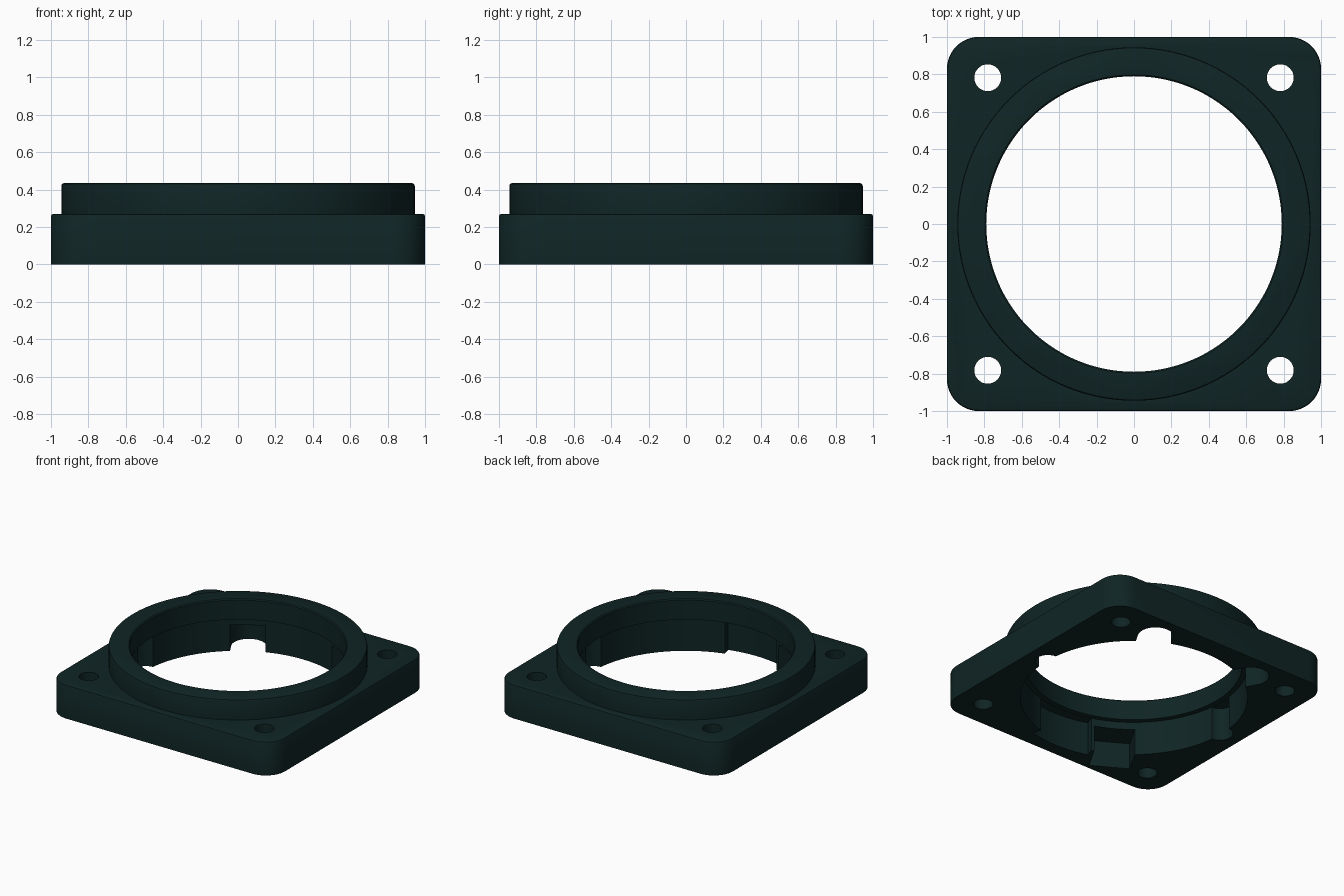
import bpy, bmesh, math

if "Cube" in bpy.data.objects:
    bpy.data.objects.remove(bpy.data.objects["Cube"])

PLATE_TOP, RING_TOP = 0.27, 0.435

mat = bpy.data.materials.new("dark_teal")
mat.diffuse_color = (0.005, 0.018, 0.018, 1)
mat.use_nodes = True
mat.node_tree.nodes["Principled BSDF"].inputs["Base Color"].default_value = mat.diffuse_color


def arc(cx, cy, r, a0, a1, n):
    """Points along an arc, angles in degrees, both ends included."""
    return [(cx + r * math.cos(math.radians(a0 + (a1 - a0) * i / n)),
             cy + r * math.sin(math.radians(a0 + (a1 - a0) * i / n))) for i in range(n + 1)]


def circle(r, n, cx=0, cy=0):
    return arc(cx, cy, r, 0, 360, n)[:-1]


def turn(pts, deg):
    c, s = math.cos(math.radians(deg)), math.sin(math.radians(deg))
    return [(x * c - y * s, x * s + y * c) for x, y in pts]


def loft(name, layers):
    """Solid from stacked outlines: [(outline, z), ...] with equal point counts."""
    bm = bmesh.new()
    rings = [[bm.verts.new((x, y, z)) for x, y in pts] for pts, z in layers]
    n = len(rings[0])
    for a, b in zip(rings, rings[1:]):
        for i in range(n):
            j = (i + 1) % n
            bm.faces.new((a[i], a[j], b[j], b[i]))
    bm.faces.new(rings[0][::-1])
    bm.faces.new(rings[-1])
    bmesh.ops.recalc_face_normals(bm, faces=bm.faces)
    me = bpy.data.meshes.new(name)
    bm.to_mesh(me)
    bm.free()
    me.materials.append(mat)
    ob = bpy.data.objects.new(name, me)
    bpy.context.collection.objects.link(ob)
    return ob


def combine(target, tool, operation):
    """Apply a boolean and discard the helper."""
    tool.hide_render = True
    mod = target.modifiers.new("cut", 'BOOLEAN')
    mod.operation, mod.object, mod.solver = operation, tool, 'EXACT'
    bpy.context.view_layer.objects.active = target
    bpy.ops.object.modifier_apply(modifier=mod.name)
    bpy.data.objects.remove(tool)


def cut(pts, z1, z0=-0.1):
    combine(flange, loft("cutter", [(pts, z0), (pts, z1)]), 'DIFFERENCE')


def rounded_square(half, r):
    pts = []
    for k, (sx, sy) in enumerate([(1, 1), (-1, 1), (-1, -1), (1, -1)]):
        pts += arc(sx * (half - r), sy * (half - r), r, 90 * k, 90 * k + 90, 12)
    return pts


# Square base plate with rounded corners and a softened top edge
flange = loft("mounting_flange", [
    (rounded_square(1, 0.17), 0), (rounded_square(1, 0.17), PLATE_TOP - 0.012),
    (rounded_square(0.996, 0.166), PLATE_TOP - 0.004), (rounded_square(0.988, 0.158), PLATE_TOP)])

# Raised round collar
collar = loft("collar", [
    (circle(0.945, 128), 0.1), (circle(0.945, 128), RING_TOP - 0.015),
    (circle(0.941, 128), RING_TOP - 0.005), (circle(0.93, 128), RING_TOP)])
combine(flange, collar, 'UNION')

# Through bore with a slight chamfer at the top
bore = loft("bore", [
    (circle(0.79, 128), -0.1), (circle(0.79, 128), RING_TOP - 0.008),
    (circle(0.808, 128), RING_TOP + 0.01)])
combine(flange, bore, 'DIFFERENCE')

# Wider counterbore from below
cut(circle(0.83, 128), PLATE_TOP)

# Deeper arc of the counterbore at the front
cut(arc(0, 0, 0.9, 252, 285, 16) + arc(0, 0, 0.7, 285, 252, 16), 0.268)

# Round-ended slots at the back
slot = [(0.7, -0.13)] + arc(0.91, 0, 0.13, -90, 90, 16) + [(0.7, 0.13)]
for angle in (60, 120):
    cut(turn(slot, angle), 0.21)

# Square-ended slot at the front left
cut(turn([(0.7, -0.15), (1.03, -0.15), (1.03, 0.15), (0.7, 0.15)], 240), 0.21)

# Small round notches on the left and right
for side in (-1, 1):
    cut(circle(0.095, 32, side * 0.82), 0.266)

# Four corner screw holes
for sx in (-1, 1):
    for sy in (-1, 1):
        cut(circle(0.072, 32, sx * 0.782, sy * 0.782), 0.6)

bpy.ops.object.select_all(action='DESELECT')
flange.select_set(True)
bpy.context.view_layer.objects.active = flange
bpy.ops.object.shade_smooth_by_angle(angle=math.radians(30))
